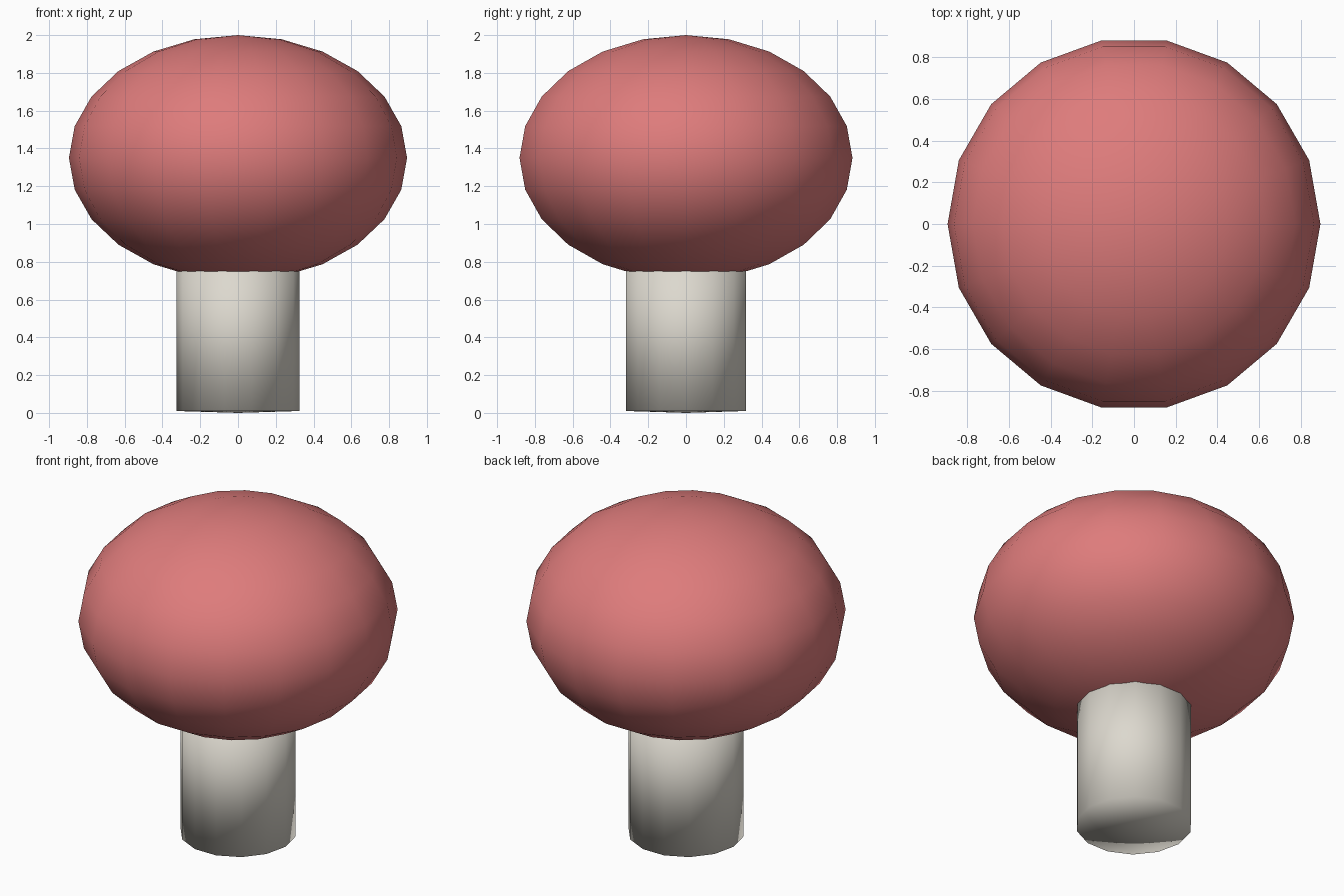
import bpy
import bmesh
from math import pi
from mathutils import Matrix, Vector

default = bpy.data.objects.get("Cube")
if default:
    bpy.data.objects.remove(default, do_unlink=True)


def material(name, rgb):
    mat = bpy.data.materials.new(name)
    mat.use_nodes = True
    color = (*rgb, 1.0)
    mat.diffuse_color = color
    mat.node_tree.nodes["Principled BSDF"].inputs["Base Color"].default_value = color
    return mat


def make_object(name, bm, mat):
    """Turn a bmesh into a smooth shaded object of one colour."""
    # Corners of the rounded sections point along x
    bm.transform(Matrix.Rotation(pi / 2, 4, "Z"))
    for face in bm.faces:
        face.smooth = True
    mesh = bpy.data.meshes.new(name)
    bm.to_mesh(mesh)
    bm.free()
    mesh.materials.append(mat)
    obj = bpy.data.objects.new(name, mesh)
    bpy.context.collection.objects.link(obj)
    return obj


pink = material("crown_pink", (0.73, 0.20, 0.20))
grey = material("stem_warm_grey", (0.72, 0.69, 0.62))

# Crown: flattened ball
crown = bmesh.new()
bmesh.ops.create_uvsphere(crown, u_segments=18, v_segments=12, radius=1)
bmesh.ops.scale(crown, vec=Vector((0.895, 0.895, 0.65)), verts=crown.verts)
bmesh.ops.translate(crown, vec=Vector((0, 0, 1.35)), verts=crown.verts)
make_object("crown", crown, pink)

# Stem: straight column with a very slightly domed base
base, top = 0.01, 0.85
stem = bmesh.new()
bmesh.ops.create_cone(stem, cap_ends=True, cap_tris=True, segments=14,
                      radius1=0.325, radius2=0.325, depth=top - base)
bmesh.ops.translate(stem, vec=Vector((0, 0, (top + base) / 2)), verts=stem.verts)
for vert in stem.verts:
    if vert.co.xy.length < 0.01 and vert.co.z < 0.1:
        vert.co.z = 0
make_object("stem", stem, grey)
